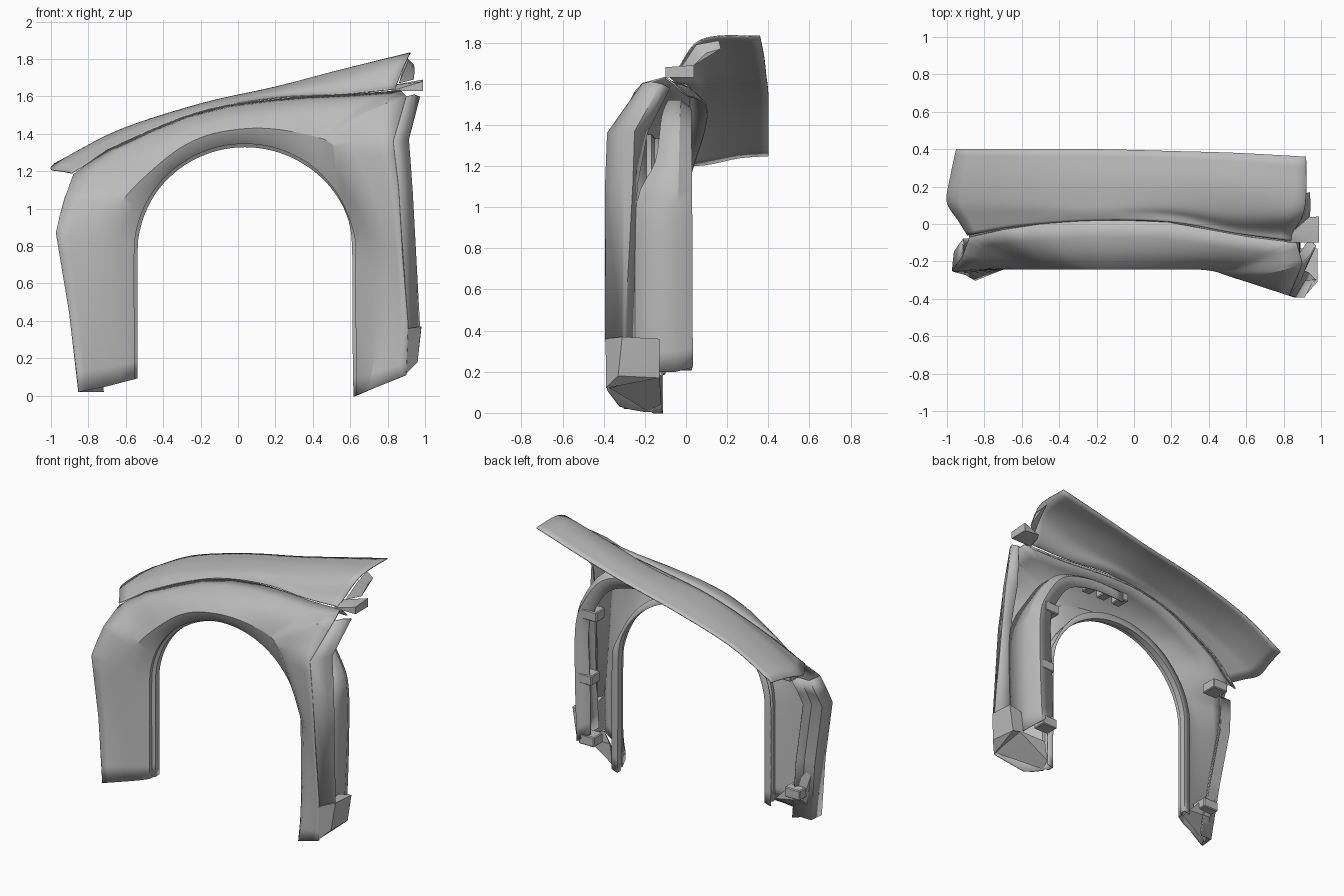
import bpy
import bmesh
from math import cos, sin, radians
from mathutils import Vector

default_cube = bpy.data.objects.get("Cube")
if default_cube:
    bpy.data.objects.remove(default_cube, do_unlink=True)

# One flat grey for the whole panel
grey = bpy.data.materials.new("primer grey")
grey.use_nodes = True
colour = (.5, .5, .5, 1)
grey.diffuse_color = colour
grey.node_tree.nodes["Principled BSDF"].inputs["Base Color"].default_value = colour


def finish(bm, name, thickness=0):
    """Turn a bmesh into a smooth-by-angle object, optionally given sheet thickness."""
    bmesh.ops.recalc_face_normals(bm, faces=bm.faces[:])
    mesh = bpy.data.meshes.new(name)
    bm.to_mesh(mesh)
    bm.free()
    mesh.materials.append(grey)
    obj = bpy.data.objects.new(name, mesh)
    bpy.context.collection.objects.link(obj)
    bpy.ops.object.select_all(action='DESELECT')
    bpy.context.view_layer.objects.active = obj
    obj.select_set(True)
    bpy.ops.object.shade_smooth_by_angle(angle=radians(28))
    if thickness:
        sheet = obj.modifiers.new("sheet", 'SOLIDIFY')
        sheet.thickness = thickness
        sheet.offset = 0
    return obj


def smooth_path(points, steps):
    """Resample a path with a Catmull-Rom curve."""
    pts = [Vector(p) for p in points]
    out = []
    for i in range(len(pts) - 1):
        b, c = pts[i], pts[i + 1]
        a = pts[i - 1] if i else b * 2 - c
        d = pts[i + 2] if i + 2 < len(pts) else c * 2 - b
        for s in range(steps):
            t = s / steps
            out.append(b + (c - a) * t / 2 + (a * 2 - b * 5 + c * 4 - d) * t * t / 2
                       + (b * 3 - a - c * 3 + d) * t ** 3 / 2)
    return out + [pts[-1]]


def straight_path(points, steps):
    """Resample a path while keeping its corners."""
    pts = [Vector(p) for p in points]
    return [b.lerp(c, s / steps) for b, c in zip(pts, pts[1:]) for s in range(steps)] + [pts[-1]]


def loft(name, rows, thickness=.008):
    """Skin a grid of points."""
    bm = bmesh.new()
    grid = [[bm.verts.new(p) for p in row] for row in rows]
    for low, high in zip(grid, grid[1:]):
        for i in range(len(low) - 1):
            bm.faces.new((low[i], low[i + 1], high[i + 1], high[i]))
    return finish(bm, name, thickness)


def hull(name, points):
    """Faceted solid wrapped round a few corner points."""
    bm = bmesh.new()
    for p in points:
        bm.verts.new(p)
    bmesh.ops.convex_hull(bm, input=bm.verts[:])
    return finish(bm, name)


def block(name, centre, size):
    bm = bmesh.new()
    bmesh.ops.create_cube(bm, size=1)
    for v in bm.verts:
        v.co = Vector(centre) + Vector(a * b for a, b in zip(v.co, size))
    bmesh.ops.bevel(bm, geom=bm.edges[:], offset=.006, segments=1, affect='EDGES')
    return finish(bm, name)


def clamp(value):
    return max(0, min(1, value))


# Stations round the wheel arch: flare edge (x, z), then outer panel edge (x, y, z)
stations = [
    (-.7, .05, -.85, -.3, .02), (-.72, .45, -.9, -.27, .45), (-.71, .8, -.97, -.25, .87),
    (-.67, .95, -.95, -.22, .96), (-.62, 1.04, -.92, -.18, 1.07), (-.54, 1.13, -.88, -.07, 1.18),
    (-.42, 1.24, -.7, -.03, 1.31), (-.3, 1.33, -.5, 0, 1.4), (-.17, 1.39, -.28, .02, 1.49),
    (-.03, 1.42, -.05, .02, 1.55), (.11, 1.43, .18, .01, 1.58), (.24, 1.42, .4, -.03, 1.6),
    (.35, 1.4, .62, -.07, 1.61), (.43, 1.38, .87, -.1, 1.63), (.48, 1.36, .9, -.21, 1.6),
    (.54, 1.3, .83, -.38, 1.36), (.69, 1.03, .86, -.39, 1.1), (.77, .75, .88, -.39, .75),
    (.76, .4, .91, -.39, .38), (.7, .03, .9, -.38, .11)]

# The arch edge sits back from the flare edge, so the ring between them is dished
arch_y = -.195
curve = [radians(180 - 12 * i) for i in range(16)]
arch = [(-.55, arch_y, .09), (-.55, arch_y, .45)]
arch += [(.037 + .587 * cos(a), arch_y, .77 + .572 * sin(a)) for a in curve]
arch += [(.625, arch_y, .4), (.63, arch_y, 0)]
flare = [(x, -.24 - .08 * clamp((x - .4) * 4), z) for x, z, *_ in stations]
outer = [Vector(s[2:]) for s in stations]

# Outer skin with the rolled wheel arch lip
skin_rows = []
for a, f, o in zip(smooth_path(arch, 4), smooth_path(flare, 4), straight_path(outer, 4)):
    bulge = .03 * clamp((o.z - 1.2) * 5)
    if o.x > .8:
        bulge *= clamp((o.z - 1.36) * 4)
    away = Vector((f.x - a.x, 0, f.z - a.z)).normalized()
    back = Vector((0, .08, 0))
    row = [a + back + away * .035, a + back - away * .01, a + back / 2 - away * .01,
           a + back / 3 + away * .01, a + away * .008, a.lerp(f, .5) + Vector((0, -.006, 0)), f]
    for t in (.25, .5, .75):
        row.append(f.lerp(o, t) + Vector((0, -bulge, bulge)) * 4 * t * (1 - t))
    skin_rows.append(row + [o])
loft("fender_skin", skin_rows)

# Upper panel: crease, gutter, crest, middle and back edge for each section
sections = [
    [(-.89, -.06, 1.19), (-.94, .02, 1.2), (-1, .12, 1.21), (-.98, .26, 1.24), (-.95, .4, 1.25)],
    [(-.6, -.01, 1.36), (-.62, .05, 1.38), (-.63, .11, 1.4), (-.63, .25, 1.42), (-.63, .4, 1.42)],
    [(-.2, .02, 1.52), (-.2, .06, 1.54), (-.2, .11, 1.55), (-.2, .25, 1.56), (-.2, .4, 1.55)],
    [(.2, .01, 1.59), (.2, .05, 1.6), (.2, .1, 1.63), (.2, .24, 1.65), (.2, .39, 1.64)],
    [(.55, -.05, 1.61), (.55, -.02, 1.63), (.55, .05, 1.7), (.55, .2, 1.74), (.55, .38, 1.73)],
    [(.84, -.09, 1.64), (.85, -.04, 1.67), (.9, .04, 1.79), (.92, .15, 1.83), (.92, .36, 1.83)]]
across = [smooth_path(s, 4) for s in sections]
along = [smooth_path(line, 5) for line in zip(*across)]
loft("upper_panel", along, .006)

# Folded gutter flange under the crease
crease = smooth_path(outer[5:14], 3)
loft("gutter_flange", [[p, p + Vector((0, .04, -.03)), p + Vector((0, .08, -.07))] for p in crease])

# Boxed inner wall behind the rear leg, narrowing as it curves over the arch
wall_path = smooth_path([(.86, -.25, .2), (.88, -.25, .6), (.88, -.24, 1.02), (.82, -.15, 1.22),
                         (.66, -.12, 1.43), (.4, -.09, 1.51), (.12, -.08, 1.51)], 4)
wall_rows = []
for i, p in enumerate(wall_path):
    t = i / (len(wall_path) - 1)
    rear = Vector((p.x, -.05 + .03 * t, p.z))
    inward = Vector((.04 - p.x, 0, .77 - p.z)).normalized() * .06
    wall_rows.append([p, rear, rear + Vector((0, .08 * (1 - t * .5), 0)) + inward * .6,
                      rear + Vector((0, .07 * (1 - t * .5), 0)) + inward * (2.6 - t)])
loft("inner_wall", wall_rows)

# Door-side edge return
edge_rows = [
    [(.9, -.21, 1.6), (.94, -.17, 1.61), (.97, -.12, 1.6), (.94, -.08, 1.58)],
    [(.83, -.38, 1.36), (.89, -.3, 1.37), (.91, -.25, 1.37), (.86, -.19, 1.36)],
    [(.86, -.39, 1.1), (.91, -.3, 1.1), (.93, -.26, 1.1), (.87, -.24, 1.1)],
    [(.91, -.39, .36), (.95, -.31, .36), (.97, -.3, .36), (.87, -.25, .36)]]
loft("door_edge_return", edge_rows)

# Leading edge return on the other leg
loft("leading_edge_return", [
    [p, p + Vector((.01, .1, 0)), p + Vector((.09, .1, 0)), p + Vector((.13, .14, 0))]
    for p in outer[:5]])

# Lower ends of both legs
hull("sill_corner", [(.9, -.39, .12), (.91, -.39, .36), (.98, -.31, .37), (.98, -.13, .36),
                     (.95, -.13, .17), (.96, -.33, .18), (.88, -.13, .34), (.86, -.13, .19)])
hull("rear_foot", [(.64, -.19, .01), (.66, -.12, .04), (.9, -.37, .12), (.9, -.13, .19),
                   (.68, -.12, .18), (.66, -.18, .05)])
hull("front_foot", [(-.85, -.27, .03), (-.58, -.18, .1), (-.8, -.16, .16), (-.88, -.18, .42),
                    (-.87, -.24, .3), (-.6, -.14, .13)])

# Tabs at the door end of the upper panel
hull("hinge_tab", [(.82, -.1, 1.63), (.82, -.03, 1.66), (.99, -.1, 1.63), (.99, .04, 1.63),
                   (.99, .04, 1.69), (.99, -.1, 1.68), (.86, .03, 1.65)])
hull("end_flange", [(.91, .05, 1.79), (.945, .1, 1.75), (.94, .17, 1.77), (.86, -.03, 1.67),
                    (.94, .04, 1.69), (.9, .16, 1.81)])

# Mounting brackets
for i, x in enumerate((.1, .23, .36)):
    block(f"arch_bracket_{i}", (x, -.03, 1.46), (.07, .1, .06))
for i, (x, z) in enumerate(((.76, .24), (.78, .67), (.74, 1.13))):
    block(f"rear_bracket_{i}", (x, -.02, z), (.12, .1, .07))
for i, (y, z) in enumerate(((-.16, .22), (-.06, 1.1))):
    block(f"front_bracket_{i}", (-.76, y, z), (.12, .12, .07))
